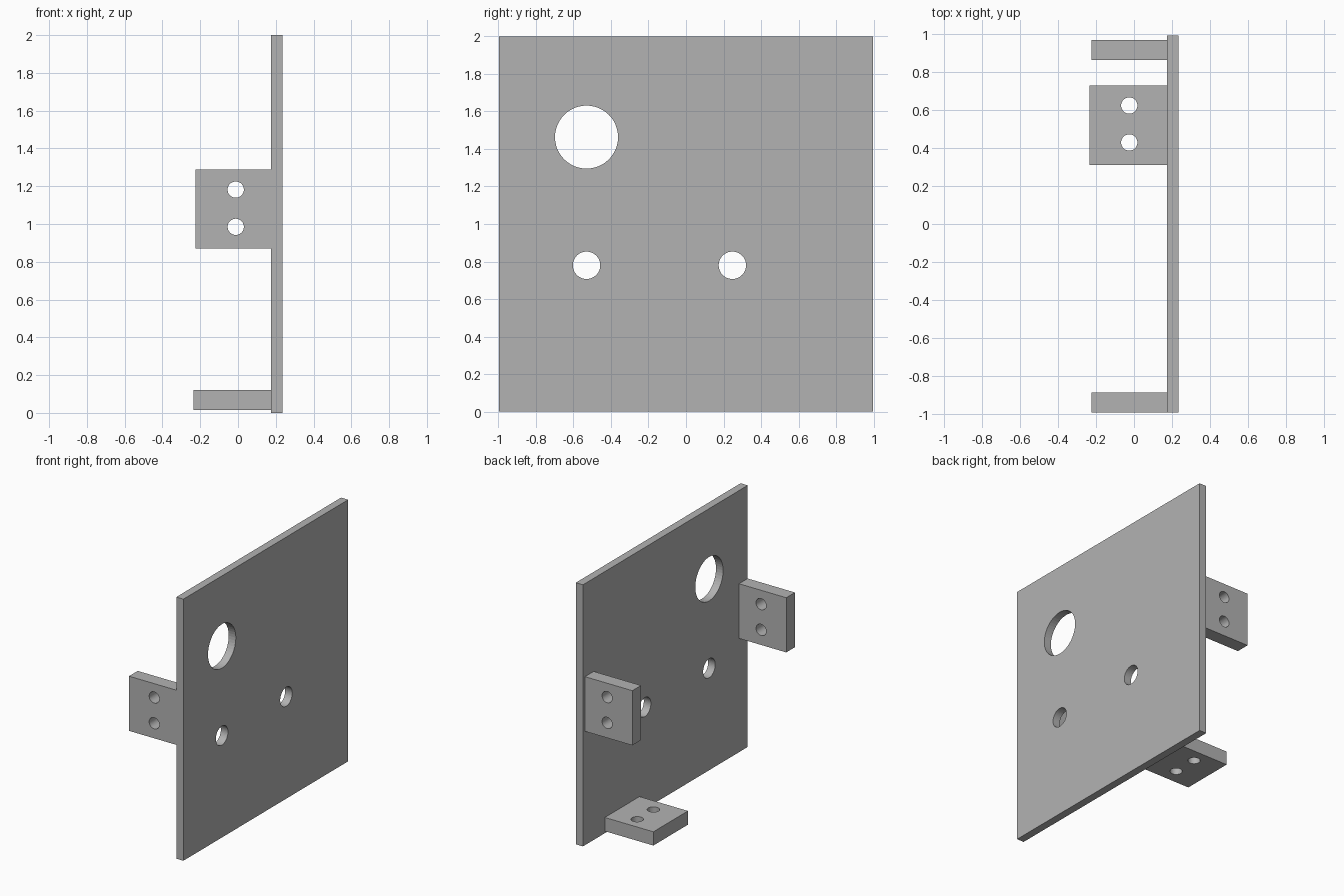
import bpy
import bmesh
from math import radians
from mathutils import Matrix, Vector

cube = bpy.data.objects.get("Cube")
if cube:
    bpy.data.objects.remove(cube)

GREY = (0.45, 0.45, 0.45, 1)
grey = bpy.data.materials.new("plain grey")
grey.use_nodes = True
grey.diffuse_color = GREY
grey.node_tree.nodes["Principled BSDF"].inputs["Base Color"].default_value = GREY

# Rotation that turns a z cylinder along each axis
TURN = {
    "x": Matrix.Rotation(radians(90), 4, "Y"),
    "y": Matrix.Rotation(radians(90), 4, "X"),
    "z": Matrix.Identity(4),
}


def add_mesh(name, bm):
    mesh = bpy.data.meshes.new(name)
    bm.to_mesh(mesh)
    bm.free()
    obj = bpy.data.objects.new(name, mesh)
    bpy.context.collection.objects.link(obj)
    return obj


def drilled_block(name, low, high, axis, holes):
    """Box between two corners with round holes (centre, radius) along an axis."""
    low, high = Vector(low), Vector(high)
    bm = bmesh.new()
    bmesh.ops.create_cube(bm, size=1, matrix=Matrix.Translation((low + high) / 2)
                          @ Matrix.Diagonal((high - low).to_4d()))
    block = add_mesh(name, bm)
    block.data.materials.append(grey)

    # All drills for one block share a single cutter
    bm = bmesh.new()
    for centre, radius in holes:
        bmesh.ops.create_cone(bm, cap_ends=True, segments=48, radius1=radius,
                              radius2=radius, depth=0.3,
                              matrix=Matrix.Translation(centre) @ TURN[axis])
    cutter = add_mesh(name + "_drill", bm)
    cutter.data.materials.append(grey)
    cutter.hide_render = True
    cutter.hide_viewport = True
    cutter.display_type = "WIRE"

    cut = block.modifiers.new("holes", "BOOLEAN")
    cut.operation = "DIFFERENCE"
    cut.solver = "EXACT"
    cut.object = cutter
    return block


INNER, OUTER, EDGE = 0.175, 0.235, 0.995
PIN = 0.043

# Upright plate with one large and two small holes
drilled_block("plate", (INNER, -EDGE, 0), (OUTER, EDGE, 2), "x", [
    ((0.205, -0.53, 1.463), 0.168),
    ((0.205, -0.53, 0.78), 0.073),
    ((0.205, 0.247, 0.78), 0.073),
])

# Side tabs, drilled front to back
for name, y in (("front_tab", -EDGE), ("back_tab", 0.865)):
    drilled_block(name, (-0.225, y, 0.87), (INNER, y + 0.105, 1.288), "y",
                  [((-0.012, y + 0.05, z), PIN) for z in (0.985, 1.182)])

# Bottom tab, drilled vertically
drilled_block("bottom_tab", (-0.235, 0.312, 0.015), (INNER, 0.73, 0.12), "z",
              [((-0.025, y, 0.07), PIN) for y in (0.43, 0.625)])
